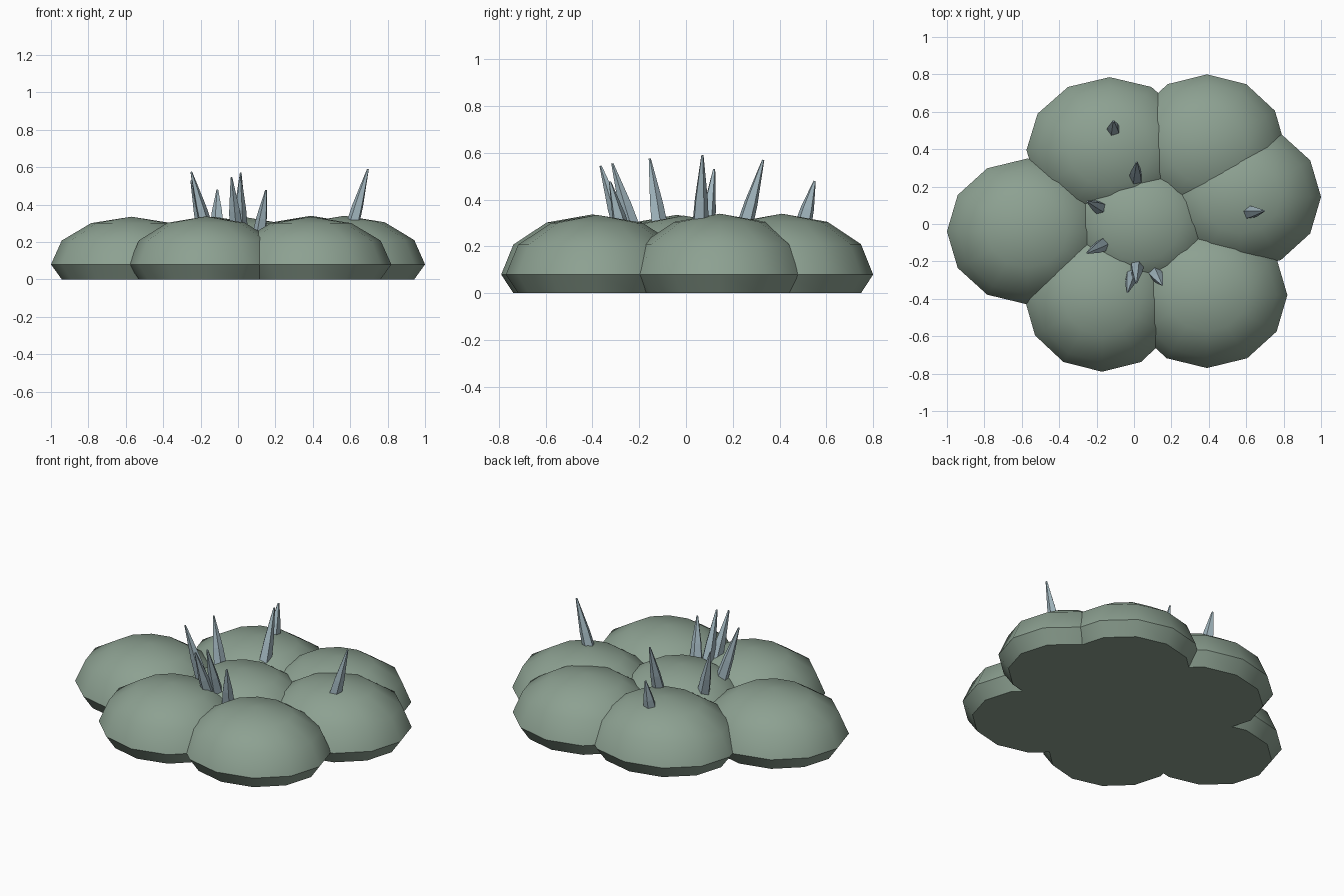
import bpy, bmesh, math
from mathutils import Vector, Matrix

if "Cube" in bpy.data.objects:
    bpy.data.objects.remove(bpy.data.objects["Cube"])


def material(name, rgb):
    m = bpy.data.materials.new(name)
    m.diffuse_color = (*rgb, 1)
    m.use_nodes = True
    m.node_tree.nodes["Principled BSDF"].inputs["Base Color"].default_value = m.diffuse_color
    return m


green = material("muted green", (0.265, 0.355, 0.285))
steel = material("blue grey", (0.36, 0.47, 0.52))


def finish(bm, name, mat, smooth):
    bmesh.ops.recalc_face_normals(bm, faces=bm.faces)
    me = bpy.data.meshes.new(name)
    bm.to_mesh(me)
    bm.free()
    me.materials.append(mat)
    ob = bpy.data.objects.new(name, me)
    bpy.context.collection.objects.link(ob)
    if smooth:
        bpy.ops.object.select_all(action='DESELECT')
        ob.select_set(True)
        bpy.context.view_layer.objects.active = ob
        bpy.ops.object.shade_smooth_by_angle(angle=math.radians(50))
    return ob


def pad(name, x, y, rx, ry, top):
    """Squashed 12-sided sphere with its underside flattened onto z = 0."""
    zc = 0.08
    bm = bmesh.new()
    bmesh.ops.create_uvsphere(bm, u_segments=12, v_segments=6, radius=1)
    for v in bm.verts:
        v.co = Vector((x + rx * v.co.x, y + ry * v.co.y,
                       max(0, zc + (top - zc) * v.co.z)))
    return finish(bm, name, green, True)


def spine(name, base, tip):
    """Slender five-sided thorn, slightly swollen low down."""
    base, tip = Vector(base), Vector(tip)
    axis = tip - base
    rot = axis.to_track_quat('Z', 'Y').to_matrix().to_4x4()
    mat = Matrix.Translation(base) @ rot
    bm = bmesh.new()
    rings = []
    for t, r in ((0, 0.038), (0.38, 0.030), (1, 0.005)):
        rings.append([bm.verts.new(mat @ Vector((
            r * math.cos(math.tau * i / 5), r * math.sin(math.tau * i / 5),
            t * axis.length))) for i in range(5)])
    for lo, hi in zip(rings, rings[1:]):
        for i in range(5):
            j = (i + 1) % 5
            bm.faces.new((lo[i], lo[j], hi[j], hi[i]))
    bm.faces.new(rings[0][::-1])
    bm.faces.new(rings[-1])
    return finish(bm, name, steel, False)


# Centre pad and the ring of six around it
pad("centre_pad", 0.04, -0.01, 0.41, 0.38, 0.332)
for name, *p in (
    ("left_pad", -0.57, -0.04, 0.43, 0.39, 0.335),
    ("front_left_pad", -0.17, -0.40, 0.415, 0.39, 0.337),
    ("front_right_pad", 0.39, -0.38, 0.43, 0.39, 0.335),
    ("right_pad", 0.57, 0.145, 0.43, 0.39, 0.34),
    ("back_right_pad", 0.39, 0.41, 0.42, 0.39, 0.34),
    ("back_left_pad", -0.13, 0.395, 0.445, 0.39, 0.335),
):
    pad(name, *p)

# Thorns leaning outward
for i, (b, t) in enumerate((
    ((-0.11, 0.50, 0.29), (-0.11, 0.55, 0.48)),
    ((0.01, 0.245, 0.27), (0.015, 0.33, 0.57)),
    ((-0.18, 0.085, 0.25), (-0.25, 0.12, 0.53)),
    ((-0.165, -0.11, 0.26), (-0.25, -0.155, 0.575)),
    ((0.015, -0.225, 0.26), (0.012, -0.315, 0.555)),
    ((-0.01, -0.27, 0.26), (-0.035, -0.365, 0.545)),
    ((0.115, -0.265, 0.24), (0.15, -0.325, 0.477)),
    ((0.61, 0.06, 0.28), (0.695, 0.07, 0.59)),
)):
    spine(f"thorn_{i + 1}", b, t)
